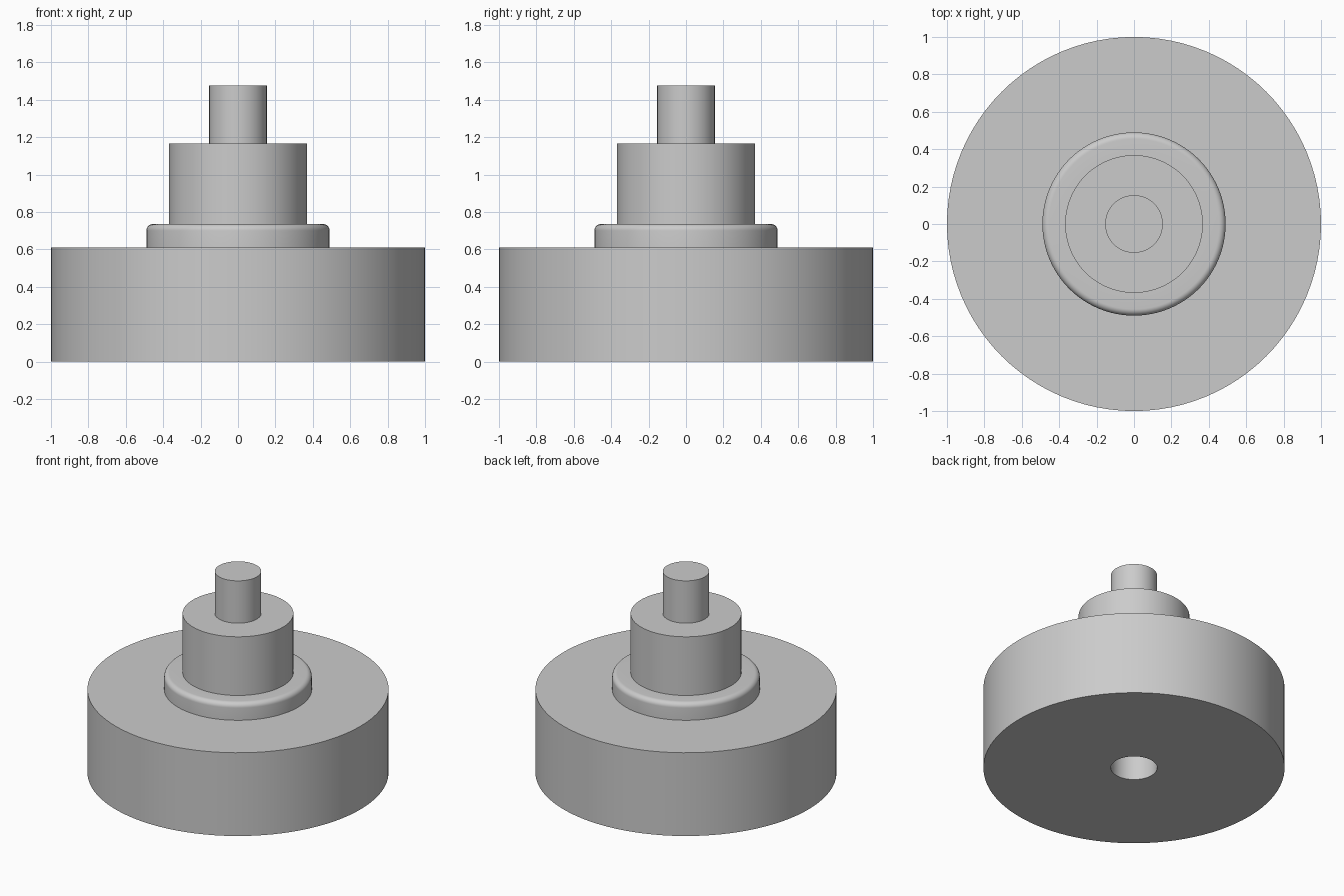
import bpy
import bmesh
import math

cube = bpy.data.objects.get("Cube")
if cube:
    bpy.data.objects.remove(cube, do_unlink=True)

SEGMENTS = 96
BASE_R, COLLAR_R, HUB_R, PIN_R = 1.0, 0.49, 0.368, 0.154
BASE_TOP, COLLAR_TOP, HUB_TOP, PIN_TOP = 0.61, 0.735, 1.165, 1.475
HOLE_DEPTH = 0.32
ROUND = 0.035

grey = bpy.data.materials.new("plain grey")
grey.use_nodes = True
colour = (0.6, 0.6, 0.6, 1)
grey.diffuse_color = colour
grey.node_tree.nodes["Principled BSDF"].inputs["Base Color"].default_value = colour


def lathe(name, profile):
    """Turn (radius, height) points around z; a zero radius closes to a flat cap."""
    bm = bmesh.new()
    rings = []
    for radius, z in profile:
        if radius == 0:
            rings.append(None)
            continue
        angles = [math.tau * i / SEGMENTS for i in range(SEGMENTS)]
        rings.append([bm.verts.new((radius * math.cos(a), radius * math.sin(a), z))
                      for a in angles])
    for low, high in zip(rings, rings[1:]):
        if low is None:
            bm.faces.new(high[::-1])
        elif high is None:
            bm.faces.new(low)
        else:
            for i in range(SEGMENTS):
                j = (i + 1) % SEGMENTS
                bm.faces.new((low[i], low[j], high[j], high[i]))
    mesh = bpy.data.meshes.new(name)
    bm.to_mesh(mesh)
    bm.free()
    mesh.materials.append(grey)
    obj = bpy.data.objects.new(name, mesh)
    bpy.context.collection.objects.link(obj)
    bpy.ops.object.select_all(action="DESELECT")
    obj.select_set(True)
    bpy.context.view_layer.objects.active = obj
    bpy.ops.object.shade_smooth_by_angle(angle=math.radians(30))
    return obj


# Wide base with a blind socket underneath
lathe("base", [(0, HOLE_DEPTH), (PIN_R, HOLE_DEPTH), (PIN_R, 0), (BASE_R, 0),
               (BASE_R, BASE_TOP), (COLLAR_R, BASE_TOP)])

# Collar with a rounded upper edge
arc = [math.pi / 2 * i / 8 for i in range(9)]
rounded = [(COLLAR_R - ROUND + ROUND * math.cos(a),
            COLLAR_TOP - ROUND + ROUND * math.sin(a)) for a in arc]
lathe("collar", [(COLLAR_R, BASE_TOP)] + rounded + [(HUB_R, COLLAR_TOP)])

# Hub and top pin
lathe("hub", [(HUB_R, COLLAR_TOP), (HUB_R, HUB_TOP), (PIN_R, HUB_TOP)])
lathe("pin", [(PIN_R, HUB_TOP), (PIN_R, PIN_TOP), (0, PIN_TOP)])
